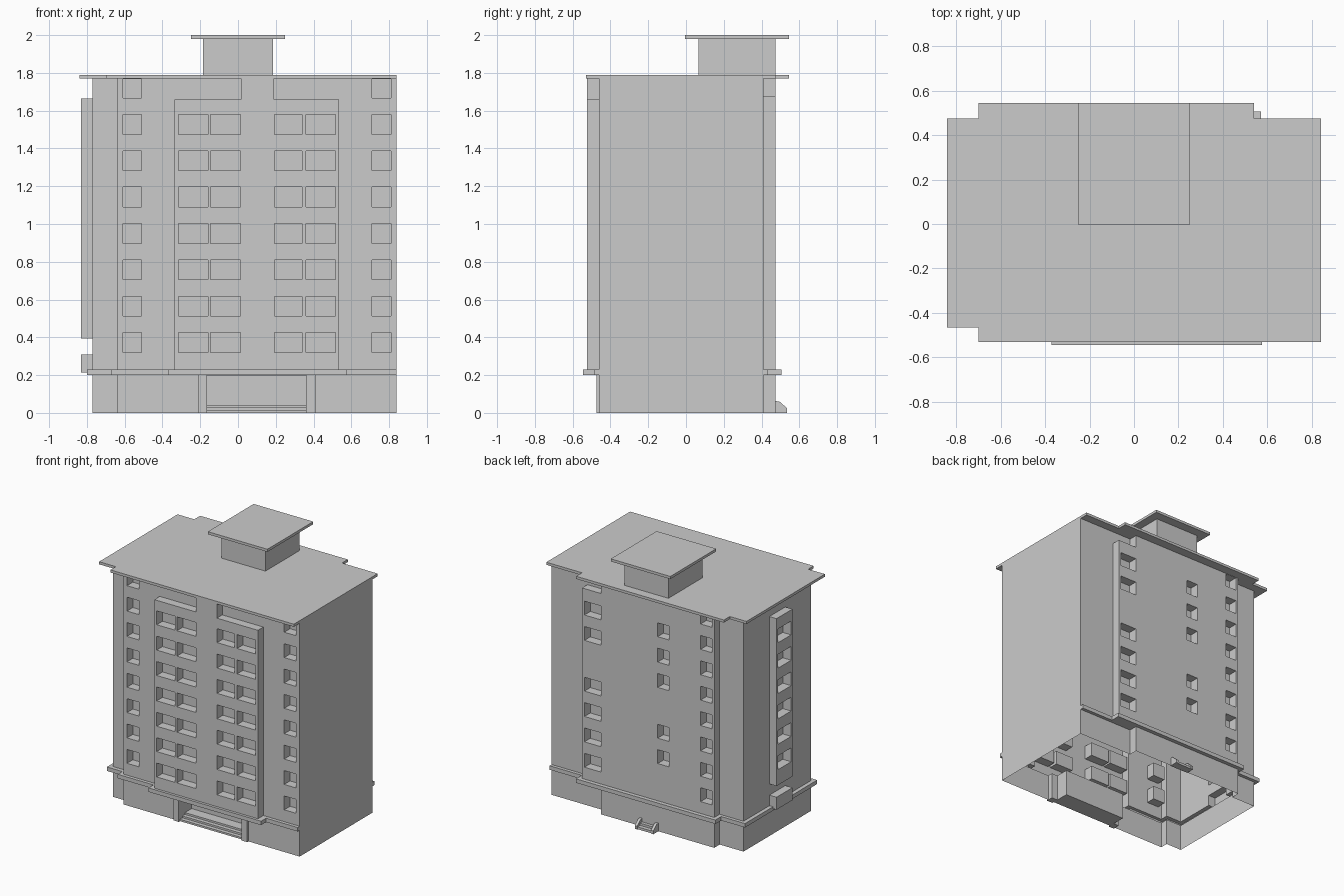
import bpy, bmesh

if "Cube" in bpy.data.objects:
    bpy.data.objects.remove(bpy.data.objects["Cube"])

# ---------- helpers ----------
def finish(name, bm):
    bmesh.ops.recalc_face_normals(bm, faces=bm.faces)
    me = bpy.data.meshes.new(name)
    bm.to_mesh(me)
    bm.free()
    ob = bpy.data.objects.new(name, me)
    bpy.context.collection.objects.link(ob)
    return ob

def add_box(bm, x0, x1, y0, y1, z0, z1):
    vs = bmesh.ops.create_cube(bm, size=1)["verts"]
    for v in vs:
        v.co.x = x1 if v.co.x > 0 else x0
        v.co.y = y1 if v.co.y > 0 else y0
        v.co.z = z1 if v.co.z > 0 else z0

def boxes(name, *dims):
    bm = bmesh.new()
    for d in dims:
        add_box(bm, *d)
    return finish(name, bm)

def prism(name, pts, z0, z1):
    """Extrude a plan outline upwards."""
    bm = bmesh.new()
    f = bm.faces.new([bm.verts.new((x, y, z0)) for x, y in pts])
    r = bmesh.ops.extrude_face_region(bm, geom=[f])
    for v in r["geom"]:
        if isinstance(v, bmesh.types.BMVert):
            v.co.z = z1
    return finish(name, bm)

def boolean(target, tool, op):
    m = target.modifiers.new("bool", "BOOLEAN")
    m.operation, m.solver, m.object = op, "EXACT", tool
    dg = bpy.context.evaluated_depsgraph_get()
    me = bpy.data.meshes.new_from_object(target.evaluated_get(dg))
    target.modifiers.clear()
    target.data = me
    bpy.data.objects.remove(tool)

def plan(left, notch_l, front_l, front, back_l, back, notch_bl, notch_br, right=0.84):
    """Stepped outline: notched front left corner, projecting back bay."""
    return [(left, front_l), (notch_l, front_l), (notch_l, front), (right, front),
            (right, back_l), (notch_br, back_l), (notch_br, back),
            (notch_bl, back), (notch_bl, back_l), (left, back_l)]

FLOOR, SILL, WIN_H, DEPTH = 0.1925, 0.32, 0.105, 0.07
def row(n):
    z = SILL + FLOOR * (n - 1)
    return z, min(z + WIN_H, 1.768)

# ---------- main shell: tower, base, ledge and raised panels ----------
tower = prism("tower", plan(-0.77, -0.64, -0.40, -0.46, 0.41, 0.475, -0.57, 0.54), 0.21, 1.77)
base = prism("base", plan(-0.77, -0.64, -0.40, -0.46, 0.41, 0.475, -0.57, 0.38), 0, 0.215)
ledge = prism("ledge", plan(-0.80, -0.67, -0.43, -0.485, 0.435, 0.505, -0.60, 0.57), 0.20, 0.23)
parts = [base, ledge,
         boxes("front_ledge", (-0.37, 0.575, -0.545, -0.40, 0.20, 0.23)),
         boxes("front_panel", (-0.335, 0.535, -0.525, -0.42, 0.215, 1.66)),
         boxes("front_strip", (0.015, 0.19, -0.525, -0.42, 1.5, 1.77)),
         boxes("stair_panel", (-0.83, -0.72, -0.09, 0.10, 0.395, 1.665)),
         boxes("stair_sill", (-0.83, -0.72, -0.09, 0.10, 0.215, 0.31))]
for p in parts:
    boolean(tower, p, "UNION")

# ---------- window pockets and recesses ----------
cuts = []
for n in range(1, 9):
    z0, z1 = row(n)
    for x0, x1 in ((-0.61, -0.51), (0.71, 0.81)):            # outer front windows
        cuts.append((x0, x1, -0.6, -0.46 + DEPTH, z0, z1))
    cuts.append((-0.55, -0.455, 0.475 - DEPTH, 0.6, z0, z1))  # back, left column
    if n < 8:
        for x0, x1 in ((-0.315, -0.16), (-0.145, 0.013), (0.192, 0.34), (0.36, 0.515)):
            cuts.append((x0, x1, -0.6, -0.525 + DEPTH, z0, z1))
        if n != 5:                                            # back, right column
            cuts.append((0.382, 0.52, 0.475 - DEPTH, 0.6, z0, z1))
        if n not in (1, 4):                                   # back, middle column
            cuts.append((-0.19, -0.095, 0.475 - DEPTH, 0.6, z0, z1))
        if n > 1:                                             # stairwell windows
            cuts.append((-0.9, -0.83 + DEPTH, -0.075, 0.08, z0, z1))
cuts.append((0.38, 0.6, 0.41, 0.6, 1.675, 1.8))               # top back corner opening
cuts.append((-0.165, 0.36, -0.5, -0.32, -0.1, 0.199))         # entrance recess
boolean(tower, boxes("cutter", *cuts), "DIFFERENCE")

# the building is open underneath
bm = bmesh.new()
bm.from_mesh(tower.data)
low = [f for f in bm.faces if all(v.co.z < 0.001 for v in f.verts)]
bmesh.ops.delete(bm, geom=low, context="FACES")
bm.to_mesh(tower.data)
bm.free()

# ---------- roof and penthouse ----------
prism("roof", plan(-0.84, -0.70, -0.465, -0.53, 0.475, 0.545, -0.70, 0.54), 1.77, 1.79)
boxes("penthouse", (-0.185, 0.185, 0.065, 0.475, 1.79, 1.98))
boxes("penthouse_cap", (-0.25, 0.25, -0.005, 0.545, 1.98, 2.0))

# ---------- front entrance ----------
boxes("entrance_pillars", (-0.21, -0.165, -0.475, -0.42, 0, 0.2),
      (0.36, 0.41, -0.475, -0.42, 0, 0.2))
boxes("entrance_steps", *[(-0.165, 0.36, -0.46 + 0.03 * i, -0.43 + 0.03 * i if i < 2 else -0.32,
                           0, 0.014 * (i + 1)) for i in range(3)])

# ---------- back door steps with side cheeks ----------
def cheek(x):
    bm = bmesh.new()
    prof = [(0.47, 0), (0.535, 0), (0.535, 0.025), (0.495, 0.06), (0.47, 0.063)]
    f = bm.faces.new([bm.verts.new((x, y, z)) for y, z in prof])
    r = bmesh.ops.extrude_face_region(bm, geom=[f])
    bmesh.ops.translate(bm, vec=(0.02, 0, 0),
                        verts=[v for v in r["geom"] if isinstance(v, bmesh.types.BMVert)])
    finish("back_step_cheek", bm)

for x in (-0.10, 0.035):
    cheek(x)
boxes("back_steps", (-0.08, 0.035, 0.47, 0.50, 0, 0.035), (-0.08, 0.035, 0.50, 0.53, 0, 0.018))
